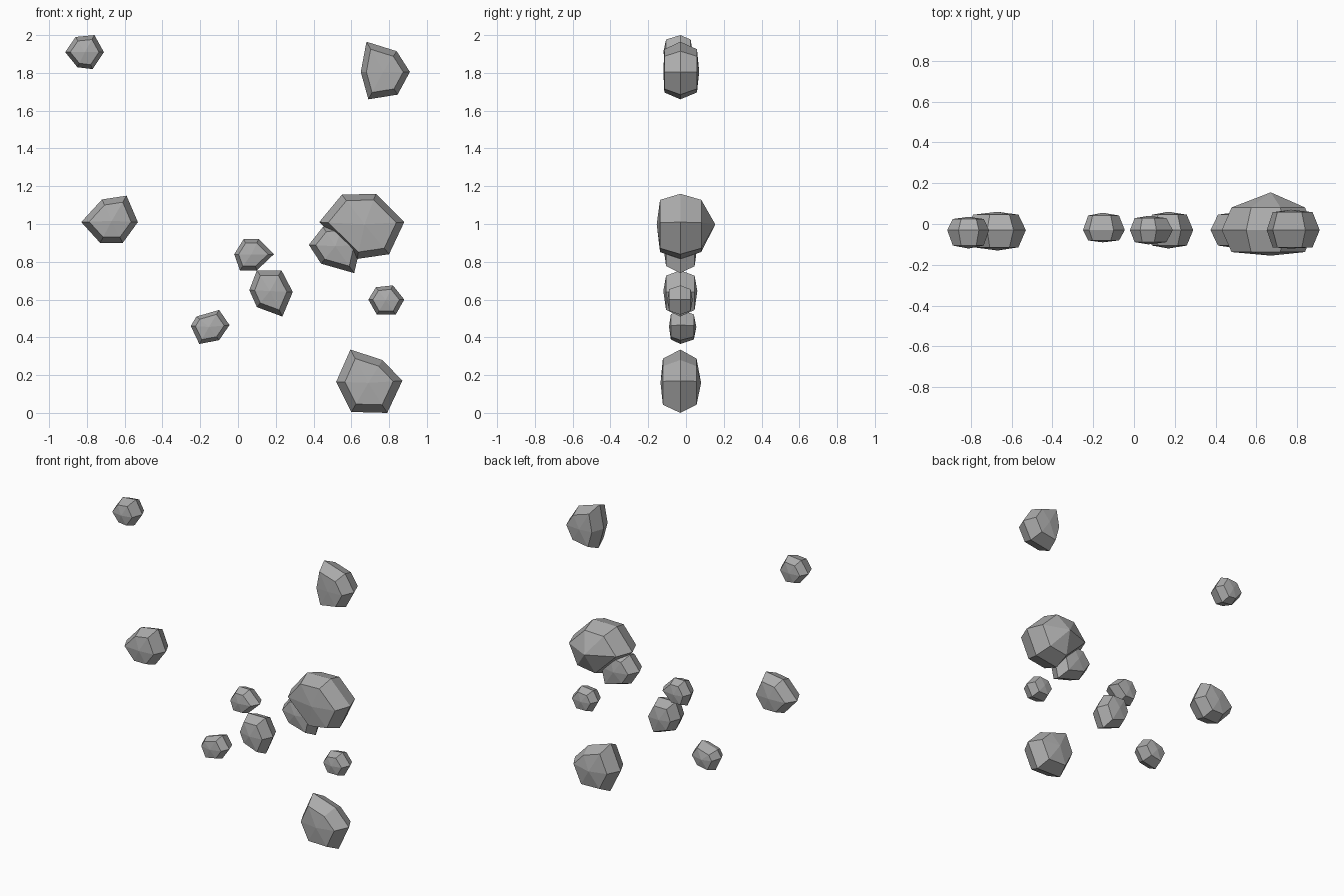
import bpy, bmesh

if "Cube" in bpy.data.objects:
    bpy.data.objects.remove(bpy.data.objects["Cube"])

stone = bpy.data.materials.new("stone grey")
stone.diffuse_color = (0.42, 0.42, 0.42, 1)
stone.use_nodes = True
stone.node_tree.nodes["Principled BSDF"].inputs["Base Color"].default_value = stone.diffuse_color
Y0 = -0.03  # plane through the middle of all the rocks


def rock(name, outline, front, back, scale=0.74, front_ring=0.84, back_ring=0.84):
    """Six-sided faceted boulder: widest ring, a smaller ring and a pole on each side."""
    cx = sum(p[0] for p in outline) / 6
    cz = sum(p[1] for p in outline) / 6
    bm = bmesh.new()

    def ring(s, y):
        return [bm.verts.new((cx + (x - cx) * s, y, cz + (z - cz) * s)) for x, z in outline]

    middle = ring(1, Y0)
    for depth, ratio in ((-front, front_ring), (back, back_ring)):
        inner = ring(scale, Y0 + depth * ratio)
        pole = bm.verts.new((cx, Y0 + depth, cz))
        for i in range(6):
            j = (i + 1) % 6
            bm.faces.new((middle[i], middle[j], inner[j], inner[i]))
            bm.faces.new((inner[i], inner[j], pole))
    bmesh.ops.recalc_face_normals(bm, faces=bm.faces)
    mesh = bpy.data.meshes.new(name)
    bm.to_mesh(mesh)
    bm.free()
    mesh.materials.append(stone)
    bpy.context.collection.objects.link(bpy.data.objects.new(name, mesh))


# upper rocks
rock("rock_top_left", [(-.86, 1.99), (-.76, 2.0), (-.71, 1.91), (-.77, 1.82),
                       (-.85, 1.83), (-.915, 1.91)], .09, .065)
rock("rock_top_right", [(.68, 1.965), (.84, 1.915), (.91, 1.805), (.845, 1.685),
                        (.69, 1.66), (.65, 1.805)], .09, .10, .75, .94, .88)

# middle rocks
rock("rock_middle_left", [(-.72, 1.13), (-.59, 1.15), (-.53, 1.01), (-.61, .90),
                          (-.73, .90), (-.83, 1.01)], .10, .09)
rock("rock_large", [(.55, 1.155), (.73, 1.16), (.88, 1.01), (.80, .84),
                    (.63, .815), (.43, 1.01)], .125, .185, .8, .86, .6)
rock("rock_beside_large", [(.45, .985), (.56, 1.0), (.65, .89), (.615, .74),
                           (.44, .79), (.375, .89)], .09, .09)
rock("rock_small_centre", [(.03, .92), (.11, .92), (.19, .84), (.10, .755),
                           (.01, .755), (-.02, .84)], .07, .07)

# lower rocks
rock("rock_centre", [(.10, .755), (.23, .755), (.29, .64), (.235, .51),
                     (.10, .56), (.06, .65)], .09, .09)
rock("rock_lower_left", [(-.22, .51), (-.10, .545), (-.045, .465), (-.10, .385),
                         (-.205, .365), (-.25, .46)], .06, .085)
rock("rock_small_right", [(.73, .665), (.82, .675), (.88, .60), (.835, .52),
                          (.735, .52), (.69, .60)], .07, .065)
rock("rock_bottom", [(.595, .335), (.765, .28), (.87, .17), (.79, 0),
                     (.60, .005), (.52, .165)], .105, .11, .73, .88, .78)
